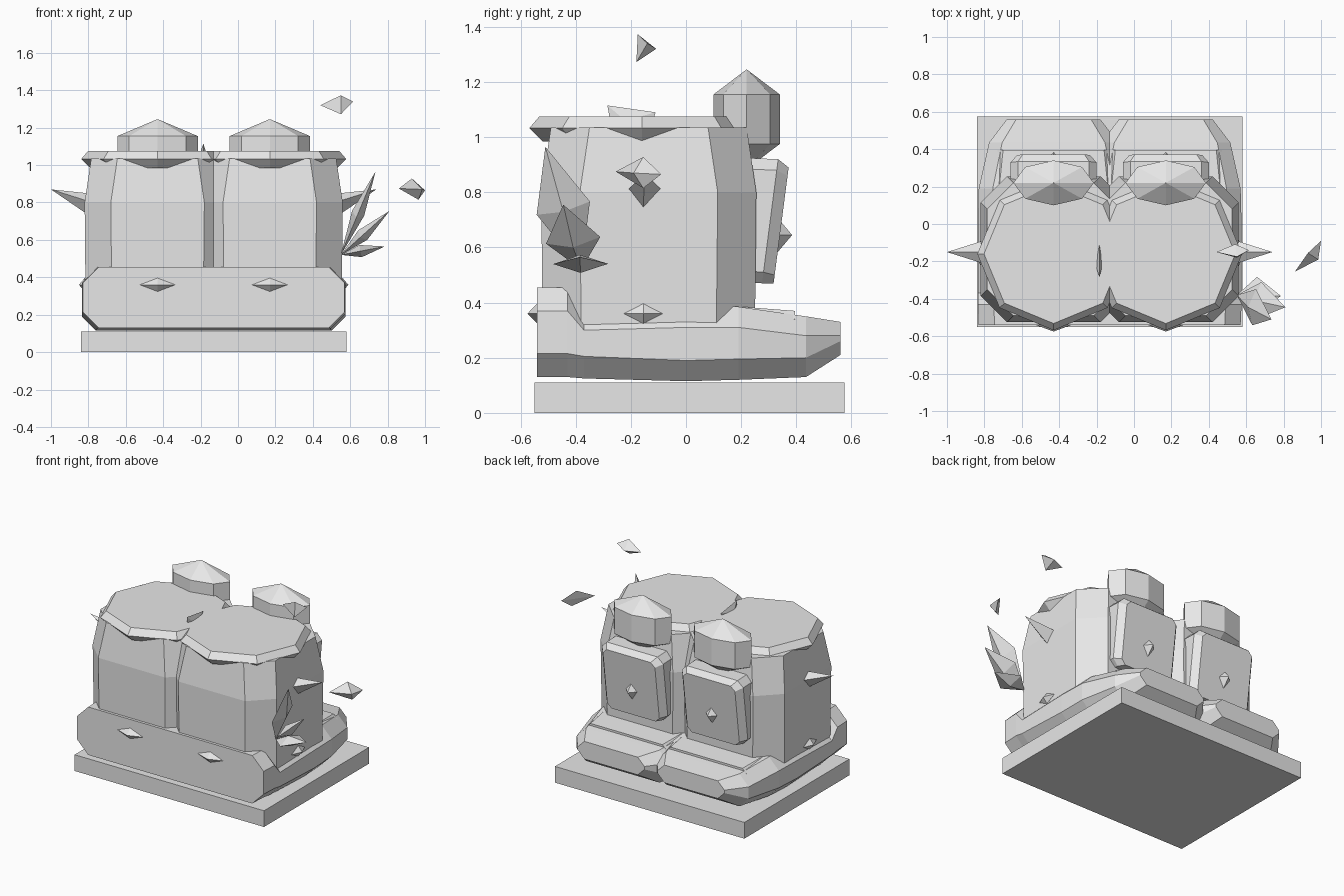
import bpy, bmesh, math
from mathutils import Vector

if "Cube" in bpy.data.objects:
    bpy.data.objects.remove(bpy.data.objects["Cube"], do_unlink=True)

grey = bpy.data.materials.new("light_grey")
grey.use_nodes = True
grey.diffuse_color = (0.8, 0.8, 0.8, 1)
grey.node_tree.nodes["Principled BSDF"].inputs["Base Color"].default_value = (0.8, 0.8, 0.8, 1)


def finish(name, bm):
    bmesh.ops.recalc_face_normals(bm, faces=bm.faces)
    mesh = bpy.data.meshes.new(name)
    bm.to_mesh(mesh)
    bm.free()
    mesh.materials.append(grey)
    obj = bpy.data.objects.new(name, mesh)
    bpy.context.collection.objects.link(obj)
    return obj


def loft(name, rings):
    """Skin a row of closed rings and cap both ends."""
    bm = bmesh.new()
    rows = [[bm.verts.new(p) for p in ring] for ring in rings]
    n = len(rows[0])
    for a, b in zip(rows, rows[1:]):
        for i in range(n):
            j = (i + 1) % n
            bm.faces.new((a[i], a[j], b[j], b[i]))
    bm.faces.new(rows[0])
    bm.faces.new(rows[-1])
    return finish(name, bm)


def chamfered(w, h, c):
    """Rectangle of half sizes w, h with corners cut by c."""
    return [(w, h - c), (w - c, h), (c - w, h), (-w, h - c),
            (-w, c - h), (c - w, -h), (w - c, -h), (w, c - h)]


def octagon(cx, cy, z, rx, ry):
    return [(cx + rx * math.cos(i * math.pi / 4), cy + ry * math.sin(i * math.pi / 4), z)
            for i in range(8)]


def slab(name, cx, stations, shear=0):
    """Loft along y; each station is y, half width, bottom, top, chamfer."""
    rings = []
    for y, w, z0, z1, c in stations:
        mid = (z0 + z1) / 2
        rings.append([(cx + x, y + shear * z, mid + z)
                      for x, z in chamfered(w, (z1 - z0) / 2, c)])
    return loft(name, rings)


def hull(name, points):
    bm = bmesh.new()
    for p in points:
        bm.verts.new(p)
    bmesh.ops.convex_hull(bm, input=bm.verts)
    return finish(name, bm)


def gem(name, c, rx, ry, rz):
    c = Vector(c)
    offsets = [Vector((rx, 0, 0)), Vector((0, ry, 0)), Vector((0, 0, rz))]
    return hull(name, [c + s * o for o in offsets for s in (1, -1)])


def shard(name, base, tip, wide, thick, belly=0.45):
    """Long four-sided crystal between two points."""
    base, tip = Vector(base), Vector(tip)
    axis = (tip - base).normalized()
    flat = Vector((0, 1, 0)) - axis * axis.y
    flat.normalize()
    deep = axis.cross(flat)
    mid = base.lerp(tip, belly)
    return hull(name, [base, tip, mid + flat * wide, mid - flat * wide,
                       mid + deep * thick, mid - deep * thick])


MID = -0.13

# base plate
hull("base_plate", [(x, y, z) for x in (-0.84, 0.58) for y in (-0.55, 0.575) for z in (0, 0.11)])

# two matching boots
for side, sign in (("right", -1), ("left", 1)):
    cx = MID + sign * 0.3

    # shaft
    loft(side + "_shaft", [
        [(cx + x, y - 0.135, z) for x, y in chamfered(w, w, 0.14)]
        for z, w in ((0.3, 0.385), (0.8, 0.39), (1.035, 0.355))])

    # foot with heel and tapered toe
    slab(side + "_foot", cx, [
        (-0.54, 0.40, 0.13, 0.455, 0.085), (-0.43, 0.405, 0.13, 0.455, 0.085),
        (-0.37, 0.405, 0.125, 0.38, 0.08), (0, 0.405, 0.115, 0.385, 0.075),
        (0.19, 0.40, 0.12, 0.385, 0.075), (0.435, 0.345, 0.13, 0.35, 0.07),
        (0.56, 0.25, 0.21, 0.33, 0.05)])
    slab(side + "_toe_strap", cx, [(0.2, 0.32, 0.25, 0.385, 0.03), (0.395, 0.3, 0.25, 0.37, 0.03)])

    # rim cap
    loft(side + "_rim", [octagon(cx, -0.16, z, r, r)
                         for z, r in ((0.985, 0.36), (1.033, 0.408), (1.075, 0.372))])

    # back panel with centre gem
    slab(side + "_back_panel", cx, [
        (0.18, 0.23, 0.48, 0.925, 0.04), (0.305, 0.23, 0.47, 0.92, 0.04),
        (0.345, 0.195, 0.47, 0.89, 0.03)], shear=0.13)
    gem(side + "_panel_gem", (cx, 0.33, 0.645), 0.05, 0.055, 0.065)

    # faceted knob
    loft(side + "_knob", [octagon(cx, 0.22, z, 0.215 * s, 0.12 * s)
                          for z, s in ((0.885, 0.01), (0.975, 1), (1.155, 1), (1.245, 0.01))])

    # heel gem, side gem and side spike
    gem(side + "_heel_gem", (cx, -0.54, 0.36), 0.095, 0.035, 0.036)
    edge = MID + sign * 0.68
    gem(side + "_side_gem", (edge + sign * 0.01, -0.155, 0.36), 0.03, 0.07, 0.036)
    hull(side + "_side_spike", [
        (MID + sign * 0.87, -0.15, 0.87), (edge, -0.09, 0.81), (edge, -0.21, 0.81),
        (edge, -0.15, 0.85), (edge, -0.155, 0.74)])

# crystal cluster on the left side
root = (0.55, -0.38, 0.52)
shard("tall_crystal", root, (0.735, -0.51, 0.965), 0.1, 0.035, 0.5)
shard("middle_crystal", root, (0.81, -0.445, 0.755), 0.1, 0.035)
shard("low_crystal", root, (0.785, -0.385, 0.565), 0.1, 0.033)

# thin fin between the rims
hull("top_fin", [(-0.185, -0.285, 1.115), (-0.185, -0.11, 1.09), (-0.205, -0.22, 1.06),
                 (-0.168, -0.22, 1.06), (-0.185, -0.27, 1.03), (-0.185, -0.13, 1.03)])

# floating shards
hull("upper_floating_shard", [(0.44, -0.15, 1.32), (0.55, -0.175, 1.373), (0.615, -0.14, 1.34),
                              (0.55, -0.18, 1.272), (0.54, -0.108, 1.32)])
hull("outer_floating_shard", [(0.86, -0.255, 0.875), (0.93, -0.155, 0.928), (1.0, -0.09, 0.865),
                              (0.985, -0.19, 0.87), (0.965, -0.155, 0.815)])
